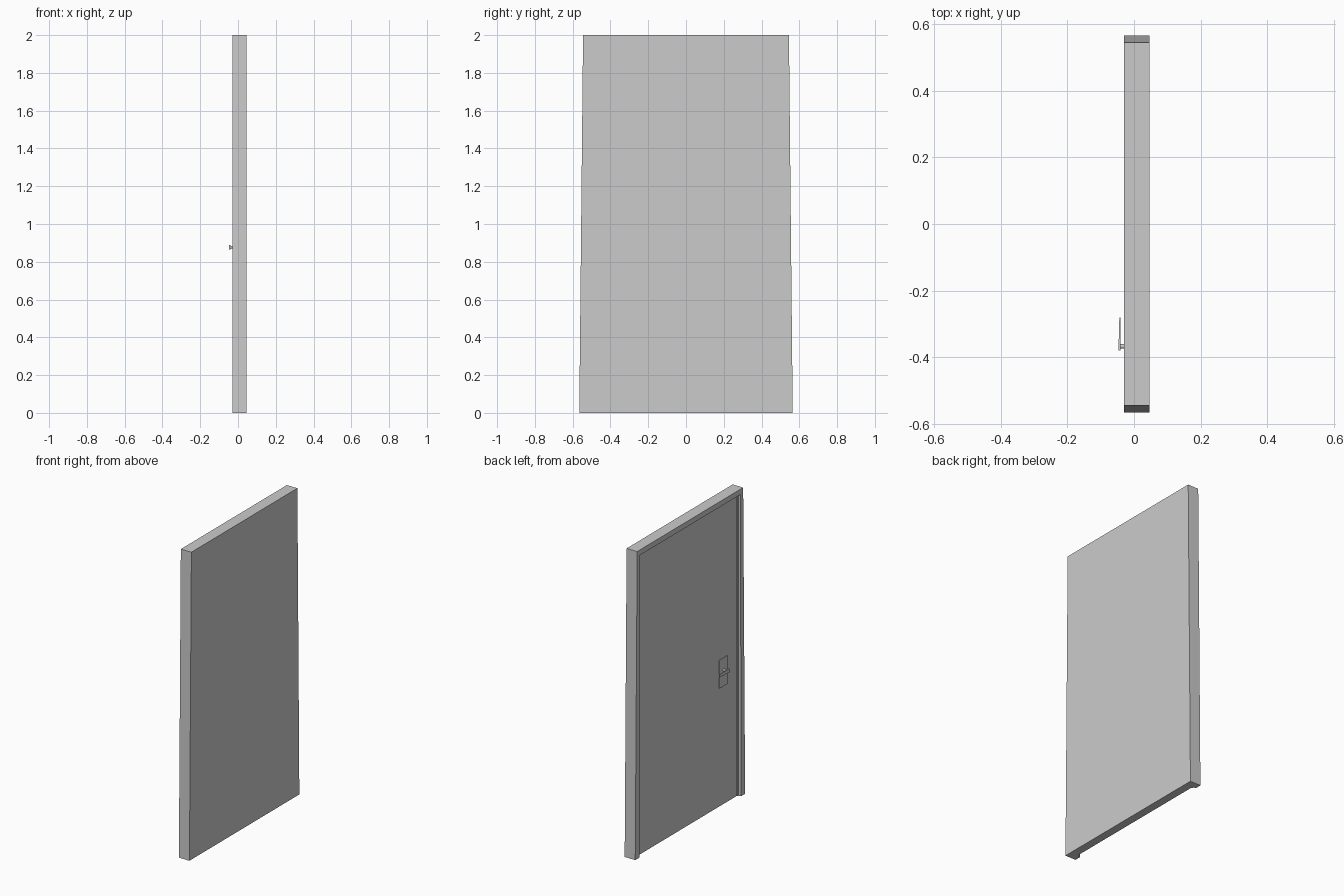
import bpy, bmesh, math

if "Cube" in bpy.data.objects:
    bpy.data.objects.remove(bpy.data.objects["Cube"])

BACK, FRONT = 0.046, -0.03      # depth of the frame
STOP, DOOR = -0.014, -0.007     # depth of the rebate step and door face


def finish(bm, name):
    bmesh.ops.recalc_face_normals(bm, faces=bm.faces)
    mesh = bpy.data.meshes.new(name)
    bm.to_mesh(mesh)
    bm.free()
    obj = bpy.data.objects.new(name, mesh)
    bpy.context.collection.objects.link(obj)
    return obj


def loft(name, loops):
    """Join loops with equal point counts and cap both ends."""
    bm = bmesh.new()
    rings = [[bm.verts.new(p) for p in loop] for loop in loops]
    n = len(rings[0])
    for a, b in zip(rings, rings[1:]):
        for i in range(n):
            j = (i + 1) % n
            bm.faces.new((a[i], a[j], b[j], b[i]))
    bm.faces.new(rings[0])
    bm.faces.new(rings[-1])
    return finish(bm, name)


# Frame with stepped rebate and recessed door: door-shaped arches, open at the floor
def arch(x, bottom, top, height):
    return [(x, -bottom, 0), (x, -top, height), (x, top, height), (x, bottom, 0)]


bm = bmesh.new()
arches = [arch(BACK, 0.565, 0.545, 2.0),
          arch(FRONT, 0.565, 0.545, 2.0),
          arch(FRONT, 0.522, 0.518, 1.965),
          arch(STOP, 0.522, 0.518, 1.965),
          arch(STOP, 0.511, 0.507, 1.953),
          arch(DOOR, 0.511, 0.507, 1.953)]
rings = [[bm.verts.new(p) for p in a] for a in arches]
for a, b in zip(rings, rings[1:]):
    for i in range(3):
        bm.faces.new((a[i], a[i + 1], b[i + 1], b[i]))
bm.faces.new(rings[0])
bm.faces.new(rings[-1])
bm.faces.new([r[0] for r in rings] + [r[3] for r in reversed(rings)])
finish(bm, "door_and_frame")


# Rectangular section in the yz or xz plane
def rect_yz(x, y0, y1, z0, z1):
    return [(x, y0, z0), (x, y1, z0), (x, y1, z1), (x, y0, z1)]


def rect_xz(y, x0, x1, z0, z1):
    return [(x0, y, z0), (x1, y, z0), (x1, y, z1), (x0, y, z1)]


# Lock plate
loft("lock_plate", [rect_yz(DOOR, -0.41, -0.328, 0.77, 0.953),
                    rect_yz(DOOR - 0.005, -0.41, -0.328, 0.77, 0.953)])


# Handle spindle
def circle(x, r, sides=12):
    return [(x, -0.367 + r * math.cos(2 * math.pi * k / sides),
             0.877 + r * math.sin(2 * math.pi * k / sides)) for k in range(sides)]


loft("handle_spindle", [circle(DOOR - 0.004, 0.007), circle(-0.042, 0.007)])

# Tapered lever
loft("handle_lever", [rect_xz(-0.38, -0.047, -0.040, 0.865, 0.889),
                      rect_xz(-0.355, -0.046, -0.040, 0.866, 0.888),
                      rect_xz(-0.28, -0.044, -0.041, 0.869, 0.885)])
